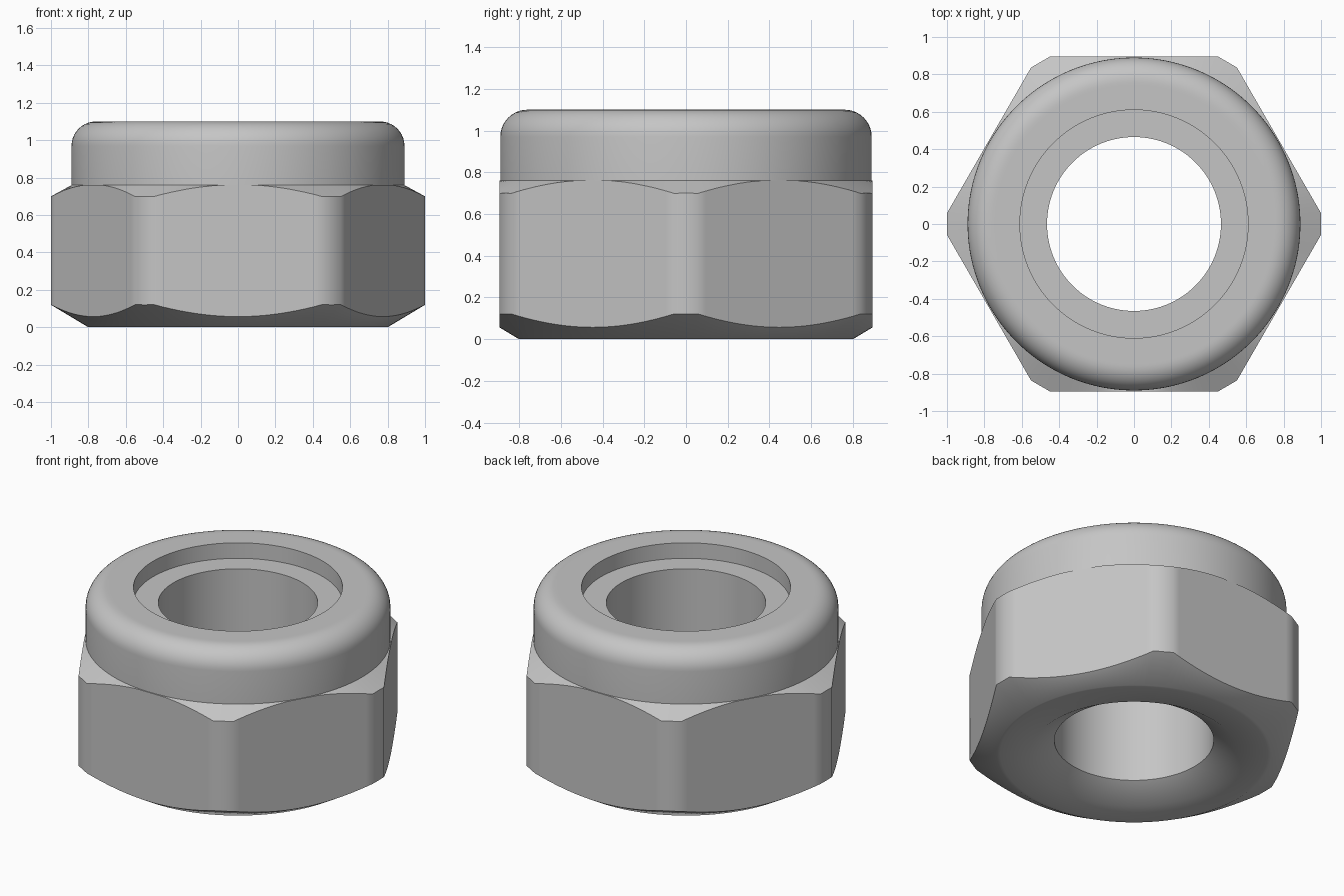
import bpy, bmesh, math

if "Cube" in bpy.data.objects:
    bpy.data.objects.remove(bpy.data.objects["Cube"], do_unlink=True)

APOTHEM, CORNER = 0.895, 1.0          # hexagon flats and trimmed corners
BORE, RECESS, COLLAR = 0.465, 0.61, 0.89
HEIGHT, SHOULDER, FILLET = 1.1, 0.76, 0.13
BEVEL_R, SLOPE = 0.8, 0.6             # conical chamfer start and steepness

# Steel colour
steel = bpy.data.materials.new("steel_grey")
steel.use_nodes = True
grey = (0.56, 0.56, 0.56, 1)
steel.diffuse_color = grey
steel.node_tree.nodes["Principled BSDF"].inputs["Base Color"].default_value = grey

# Angles with columns exactly on the trimmed corner edges
sixth = math.pi / 3
half_trim = math.atan((APOTHEM - CORNER * math.cos(sixth / 2)) / math.sin(sixth / 2) / CORNER)
COLUMNS = 24
angles = []
for side in range(6):
    start = side * sixth
    angles.append(start)
    span = sixth - 2 * half_trim
    angles += [start + half_trim + span * i / COLUMNS for i in range(COLUMNS + 1)]


def hex_radius(angle):
    to_corner = (angle + sixth / 2) % sixth - sixth / 2
    to_flat = angle % sixth - sixth / 2
    return min(APOTHEM / math.cos(to_flat), CORNER / math.cos(to_corner))


def profile(angle):
    """Closed cross-section, from the lower bore edge round the outside."""
    r = hex_radius(angle)
    points = [(BORE, 0.09), (RECESS, 0), (BEVEL_R - 0.02, 0), (BEVEL_R, 0)]
    # hexagonal wall between the two conical chamfers
    points += [(r, SLOPE * (r - BEVEL_R)),
               (r, min(SHOULDER, SHOULDER - SLOPE * (r - 0.9)))]
    # round collar with a filleted rim
    points.append((COLLAR, SHOULDER))
    for i in range(11):
        a = i / 10 * math.pi / 2
        points.append((COLLAR - FILLET + FILLET * math.cos(a),
                       HEIGHT - FILLET + FILLET * math.sin(a)))
    # flat rim, stepped recess and bore
    points += [(COLLAR - FILLET - 0.015, HEIGHT), (RECESS, HEIGHT),
               (RECESS, 1.0), (BORE, 1.0)]
    return points


# Lock nut body
bm = bmesh.new()
rings = [[bm.verts.new((r * math.cos(a), r * math.sin(a), z)) for r, z in profile(a)]
         for a in angles]
for k, ring in enumerate(rings):
    after = rings[(k + 1) % len(rings)]
    for i in range(len(ring)):
        j = (i + 1) % len(ring)
        bm.faces.new((ring[i], after[i], after[j], ring[j]))
bmesh.ops.recalc_face_normals(bm, faces=bm.faces)
mesh = bpy.data.meshes.new("lock_nut")
bm.to_mesh(mesh)
bm.free()
mesh.materials.append(steel)
nut = bpy.data.objects.new("lock_nut", mesh)
bpy.context.collection.objects.link(nut)

bpy.ops.object.select_all(action="DESELECT")
nut.select_set(True)
bpy.context.view_layer.objects.active = nut
bpy.ops.object.shade_smooth_by_angle(angle=math.radians(32))
